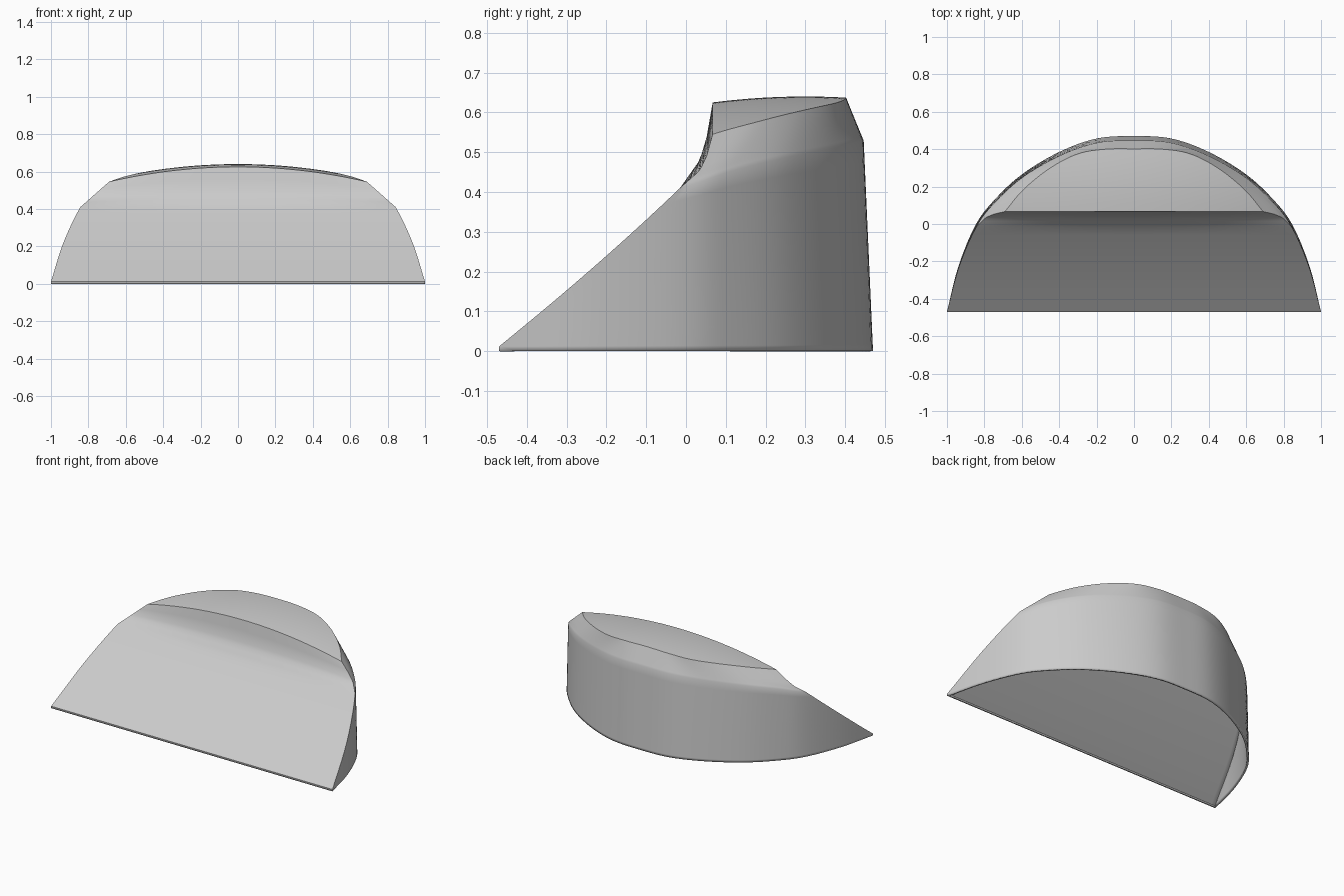
import bpy, bmesh

if "Cube" in bpy.data.objects:
    bpy.data.objects.remove(bpy.data.objects["Cube"])

# half outlines, from the back centre round to the front corner
FOOT = [(0, .47), (.2, .457), (.4, .385), (.6, .265), (.75, .125), (.85, -.01), (.94, -.23), (1, -.47)]
TOP = [(0, .402), (.15, .4), (.3, .375), (.45, .298), (.59, .185), (.69, .067)]
FRONT = [(0, -.015), (.33, .035), (.6, .052), (1, .067)]   # upper scoop: height fraction, y
N = 36
US = [i / N for i in range(-N, N + 1)]


def curve(pts, s):
    """Smooth curve through mirrored half outline, s in -1..1."""
    sign, s = (-1 if s < 0 else 1), abs(s)
    n = len(pts) - 1
    i = min(int(s * n), n - 1)
    t = s * n - i
    b, c = pts[i], pts[i + 1]
    a = pts[i - 1] if i else (-pts[1][0], pts[1][1])
    d = pts[i + 2] if i + 2 <= n else tuple(2 * c[k] - b[k] for k in (0, 1))
    p = [b[k] + .5 * t * (c[k] - a[k] + t * (2*a[k] - 5*b[k] + 4*c[k] - d[k]
         + t * (3*b[k] - a[k] - 3*c[k] + d[k]))) for k in (0, 1)]
    return sign * p[0], p[1]


def scoop(w):
    for (w0, y0), (w1, y1) in zip(FRONT, FRONT[1:]):
        if w <= w1:
            return y0 + (y1 - y0) * (w - w0) / (w1 - w0)
    return FRONT[-1][1]


def slope(z):
    t = max(0, (z - .012) / .398)
    return -.47 + .455 * t + .04 * t * (1 - t)


def wall(s, v):
    x, y = curve(FOOT, s)
    return x * (1 - .012 * v), y * (1 - .05 * v)


def top_z(x, y):
    return .64 - .08 * (x / .69) ** 2 - .015 * ((.3 - y) / .233) ** 2


def wall_row(z):
    v, lo, hi = z / .41, 0, 1
    for _ in range(40):
        m = (lo + hi) / 2
        if wall(m, v)[1] > slope(z):
            lo = m
        else:
            hi = m
    return [(*wall(lo * u, v), z * (1 + .29 * (1 - u * u))) for u in US]


bm = bmesh.new()


def loft(rows):
    vs = [[bm.verts.new(p) for p in r] for r in rows]
    for a, b in zip(vs, vs[1:]):
        for i in range(len(a) - 1):
            bm.faces.new((a[i], a[i + 1], b[i + 1], b[i]))


# curved side wall
heights = [0, .012] + [.012 + .398 * i / 10 for i in range(1, 11)]
walls = [wall_row(z) for z in heights]
loft(walls)

# sloped shoulder between wall and top
rim = [(x, y, top_z(x, y)) for x, y in (curve(TOP, u) for u in US)]
ws = [i / 10 for i in range(11)]
shoulder = []
for w in ws:
    row = []
    for u, a, b in zip(US, walls[-1], rim):
        x, y, z = (p + (q - p) * w for p, q in zip(a, b))
        row.append((x, y + (scoop(w) - (-.015 + .082 * w)) * abs(u) ** 8, z))
    shoulder.append(row)
loft(shoulder)

# domed top
top = []
for k in range(9):
    row = []
    for x, y, z in rim:
        yy = y + (.067 - y) * k / 8
        row.append((x, yy, top_z(x, yy)))
    top.append(row)
loft(top)

# front slope and scoop
g = [p[0] / .69 for p in rim]
front = [[(r[-1][0] * f, r[-1][1], z) for f in g] for r, z in zip(walls, heights)]
for w, r in list(zip(ws, shoulder))[1:]:
    front.append([(r[-1][0] * f, r[-1][1], .41 + w * (top_z(.69 * f, .067) - .41)) for f in g])
loft(front)

bmesh.ops.remove_doubles(bm, verts=bm.verts, dist=.0005)
bmesh.ops.recalc_face_normals(bm, faces=bm.faces)
# make sure the dome faces up
bm.normal_update()
if max(bm.faces, key=lambda f: f.calc_center_median().z).normal.z < 0:
    bmesh.ops.reverse_faces(bm, faces=bm.faces)
me = bpy.data.meshes.new("wedge_shell")
bm.to_mesh(me)
bm.free()
ob = bpy.data.objects.new("wedge_shell", me)
bpy.context.collection.objects.link(ob)
bpy.context.view_layer.objects.active = ob
ob.select_set(True)
bpy.ops.object.shade_smooth_by_angle(angle=.7)

# thin hollow shell, open underneath
sol = ob.modifiers.new("thickness", 'SOLIDIFY')
sol.thickness = .012
sol.offset = -1
